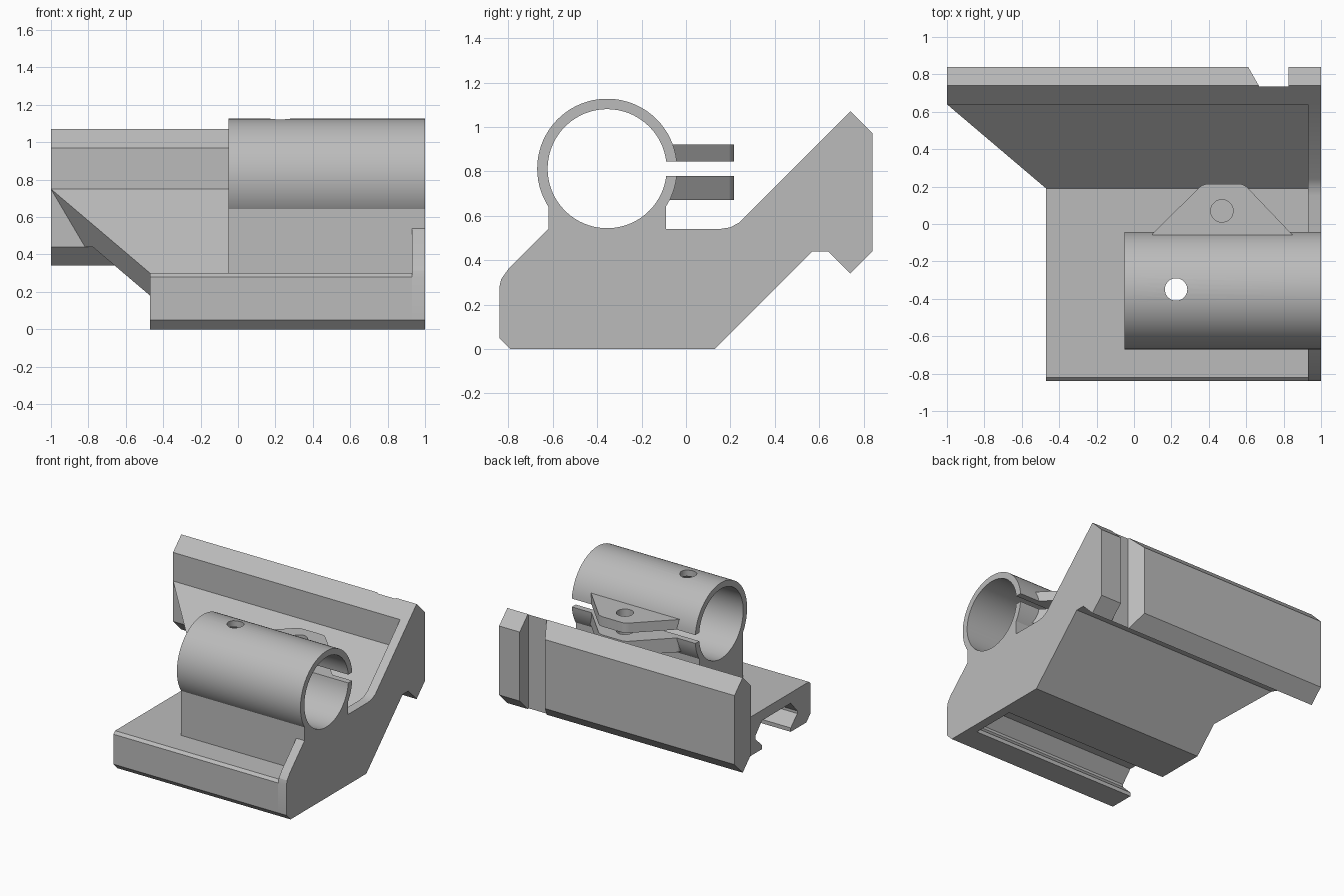
import bpy, bmesh
from math import sin, cos, radians, asin

cube = bpy.data.objects.get("Cube")
if cube:
    bpy.data.objects.remove(cube, do_unlink=True)

GREY = (0.5, 0.5, 0.5, 1.0)
metal = bpy.data.materials.new("plain grey")
metal.use_nodes = True
metal.diffuse_color = GREY
metal.node_tree.nodes["Principled BSDF"].inputs["Base Color"].default_value = GREY


def prism(name, points, low, high, axis="x", cut=None):
    """Extrude a closed outline along x (points are y, z) or z (points are x, y)."""
    bm = bmesh.new()
    place = (lambda p, t: (t, *p)) if axis == "x" else (lambda p, t: (*p, t))
    ends = [[bm.verts.new(place(p, t)) for p in points] for t in (low, high)]
    for ring in ends:
        bm.faces.new(ring)
    n = len(points)
    for i in range(n):
        j = (i + 1) % n
        bm.faces.new((ends[0][i], ends[0][j], ends[1][j], ends[1][i]))
    if cut:
        geom = bm.verts[:] + bm.edges[:] + bm.faces[:]
        bmesh.ops.bisect_plane(bm, geom=geom, plane_co=cut[0], plane_no=cut[1],
                               clear_inner=True)
        rim = [e for e in bm.edges if e.is_boundary]
        bmesh.ops.edgenet_fill(bm, edges=rim)
    bmesh.ops.recalc_face_normals(bm, faces=bm.faces[:])
    mesh = bpy.data.meshes.new(name)
    bm.to_mesh(mesh)
    bm.free()
    mesh.materials.append(metal)
    obj = bpy.data.objects.new(name, mesh)
    bpy.context.collection.objects.link(obj)
    return obj


def arc(center, radius, start, end, steps):
    angles = [radians(start + (end - start) * i / steps) for i in range(steps + 1)]
    return [(center[0] + radius * cos(a), center[1] + radius * sin(a)) for a in angles]


def activate(obj):
    bpy.ops.object.select_all(action="DESELECT")
    obj.select_set(True)
    bpy.context.view_layer.objects.active = obj


def carve(targets, cutter):
    cutter.hide_render = True
    for obj in targets:
        activate(obj)
        mod = obj.modifiers.new("carve", "BOOLEAN")
        mod.operation = "DIFFERENCE"
        mod.solver = "EXACT"
        mod.object = cutter
        bpy.ops.object.modifier_apply(modifier=mod.name)
    bpy.data.objects.remove(cutter, do_unlink=True)


# Rail base with an undercut slot along its underside
slot = [(-.25, 0), (-.25, .03), (-.17, .11), (-.17, .13), (-.25, .22),
        (-.6, .22), (-.68, .13), (-.68, .11), (-.6, .03), (-.6, 0)]
base = prism("rail_base", [(-.79, 0), (-.84, .05), (-.84, .28), (-.82, .3), (.19, .3),
                           (.31, .18), (.13, 0)] + slot, -.47, .93)

# Sloping web, trimmed diagonally at its free end
web = prism("sloping_web", [(.145, .255), (.265, .135), (.57, .44), (.66, .44), (.66, .77)],
            -1, .95, cut=((-.47, .19, .3), (.9, .53, .53)))

# Dovetail bar with a notch across its back
bar = prism("dovetail_bar", [(.64, .44), (.74, .34), (.84, .44), (.84, .97),
                             (.74, 1.07), (.64, .97)], -1, 1)
carve([bar], prism("notch_cutter", [(.604, .85), (.67, .735), (.825, .735), (.825, .85)],
                   .2, 1.2, "z"))

# End plate closing the slot
plate = prism("end_plate", [(-.79, 0), (-.84, .05), (-.84, .28), (-.832, .315), (-.8, .36),
                            (-.62, .54), (.15, .54), (.2, .548), (.24, .57), (.64, .97),
                            (.64, .44), (.57, .44), (.13, 0)], .93, 1)

# Split clamp tube on its pedestal
CENTER, OUTER, INNER = (-.355, .812), .315, .268
gap = asin(.032 / OUTER) * 57.3
gap_in = asin(.032 / INNER) * 57.3
tube = prism("clamp_tube", arc(CENTER, OUTER, gap, 360 - gap, 72)
             + arc(CENTER, INNER, 360 - gap_in, gap_in, 72), -.05, 1)
pedestal = prism("tube_pedestal", [(-.62, .25), (-.62, .645)]
                 + arc(CENTER, .285, 214, 326, 28) + [(-.09, .645), (-.09, .25)], -.05, 1)

# Vertical hole through tube, pedestal and base
carve([tube, pedestal, base],
      prism("hole_cutter", arc((.225, -.35), .06, 0, 350, 35), -.2, 1.4, "z"))

# Pair of clamp ears with a screw hole
outline = ([(.09, -.085), (.84, -.05), (.88, -.085)][::2]
           + [(.84, -.05)] + arc((.555, .14), .075, 45, 90, 6)
           + arc((.4, .14), .075, 90, 135, 6) + [(.1, -.05)])
ears = [prism(name, outline, low, high, "z") for name, low, high in
        (("upper_ear", .844, .92), ("lower_ear", .67, .78))]
carve(ears, prism("screw_cutter", arc((.47, .07), .06, 0, 350, 35), .5, 1.1, "z"))

# Smooth the curves and keep the edges sharp
for obj in [base, web, bar, plate, tube, pedestal] + ears:
    activate(obj)
    bpy.ops.object.shade_smooth_by_angle(angle=radians(20))
